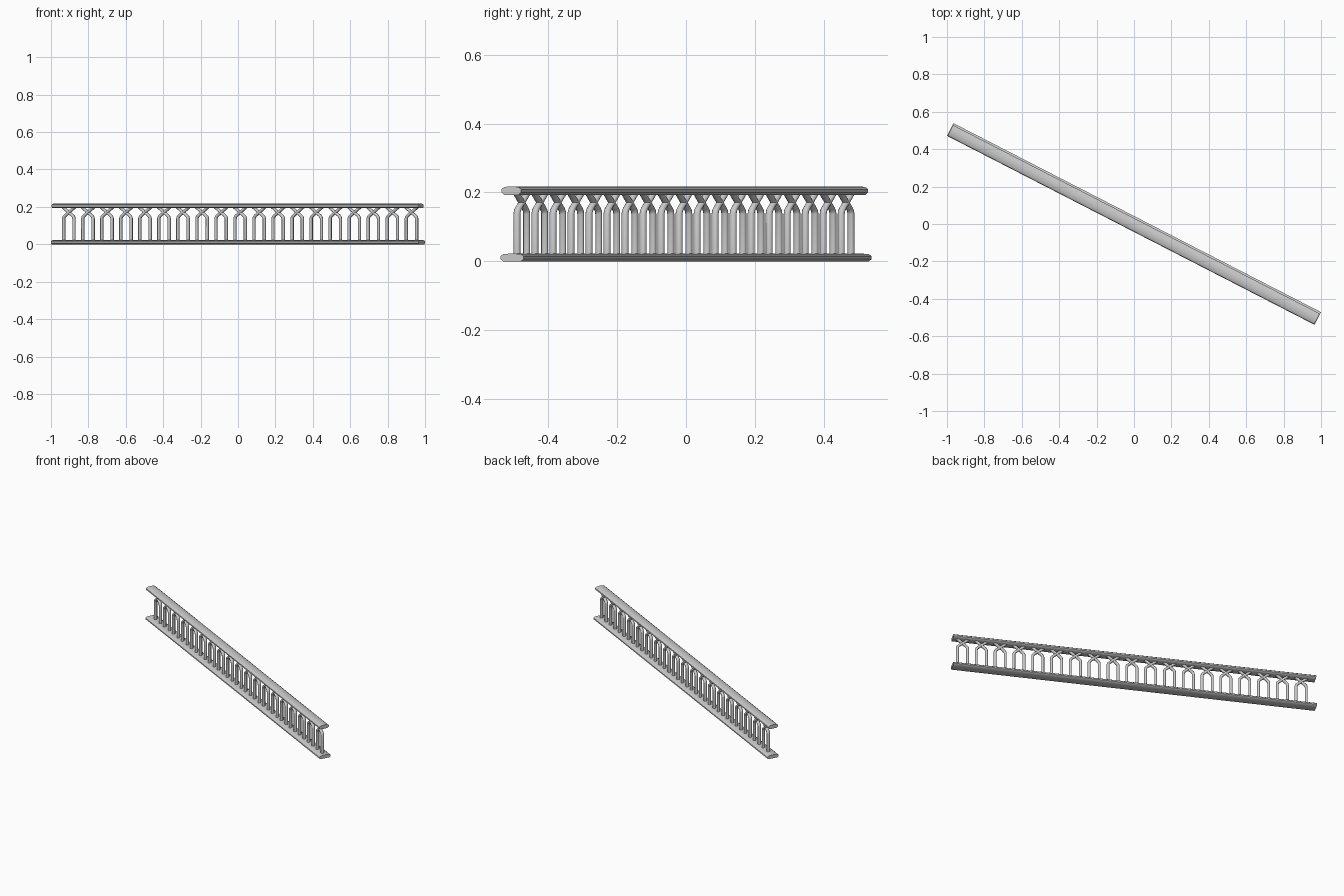
import bpy, bmesh, math
from mathutils import Vector, Matrix

if "Cube" in bpy.data.objects:
    bpy.data.objects.remove(bpy.data.objects["Cube"])

ANGLE = math.atan2(-0.457, 0.889)   # the railing runs diagonally in plan
ROT = Matrix.Rotation(ANGLE, 4, 'Z')


def finish(name, bm, smooth_angle):
    bmesh.ops.recalc_face_normals(bm, faces=bm.faces)
    bm.transform(ROT)
    me = bpy.data.meshes.new(name)
    bm.to_mesh(me)
    bm.free()
    ob = bpy.data.objects.new(name, me)
    bpy.context.collection.objects.link(ob)
    bpy.ops.object.select_all(action='DESELECT')
    ob.select_set(True)
    bpy.context.view_layer.objects.active = ob
    bpy.ops.object.shade_smooth_by_angle(angle=math.radians(smooth_angle))
    return ob


def skin(bm, rings):
    n = len(rings[0])
    vs = [[bm.verts.new(p) for p in r] for r in rings]
    for a, b in zip(vs, vs[1:]):
        for i in range(n):
            j = (i + 1) % n
            bm.faces.new((a[i], a[j], b[j], b[i]))
    bm.faces.new(vs[0])
    bm.faces.new(vs[-1])


def rail(name, half_len, v0, v1, z0, z1):
    # softly chamfered plank profile with a slight crown
    h, c = z1 - z0, 0.009
    m = (v0 + v1) / 2
    prof = [(v0, z0 + .3 * h), (v0 + c, z0), (v1 - c, z0), (v1, z0 + .3 * h),
            (v1, z0 + .65 * h), (v1 - c, z1 - .002), (m, z1), (v0 + c, z1 - .002),
            (v0, z0 + .65 * h)]
    bm = bmesh.new()
    skin(bm, [[Vector((s * half_len, v, z)) for v, z in prof] for s in (-1, 1)])
    finish(name, bm, 50)


def rod(bm, path, ru, rv, sides=10):
    # oval tube following a path in the plane of the railing
    pts = [Vector((u, 0, z)) for u, z in path]
    rings = []
    for i, p in enumerate(pts):
        d0 = (p - pts[i - 1]).normalized() if i else (pts[1] - p).normalized()
        d1 = (pts[i + 1] - p).normalized() if i < len(pts) - 1 else d0
        t = (d0 + d1).normalized()
        side = Vector((t.z, 0, -t.x)) / max(.5, t.dot(d0))
        rings.append([p + side * ru * math.cos(2 * math.pi * k / sides)
                      + Vector((0, rv, 0)) * math.sin(2 * math.pi * k / sides)
                      for k in range(sides)])
    skin(bm, rings)


# Rails
rail("bottom_rail", 1.105, -0.038, 0.038, 0.0, 0.023)
rail("top_rail", 1.102, -0.036, 0.028, 0.193, 0.218)

# Balusters: mirrored pairs whose tops bend inward and cross
bm = bmesh.new()
for k in range(19):
    c = 0.013 + (k - 9) * 0.1144
    for s in (-1, 1):
        path = [(.031, .015), (.031, .138), (.028, .147), (.021, .154), (-.036, .199)]
        rod(bm, [(c + s * u, z) for u, z in path], 0.0085, 0.0105)
finish("crossed_balusters", bm, 50)
